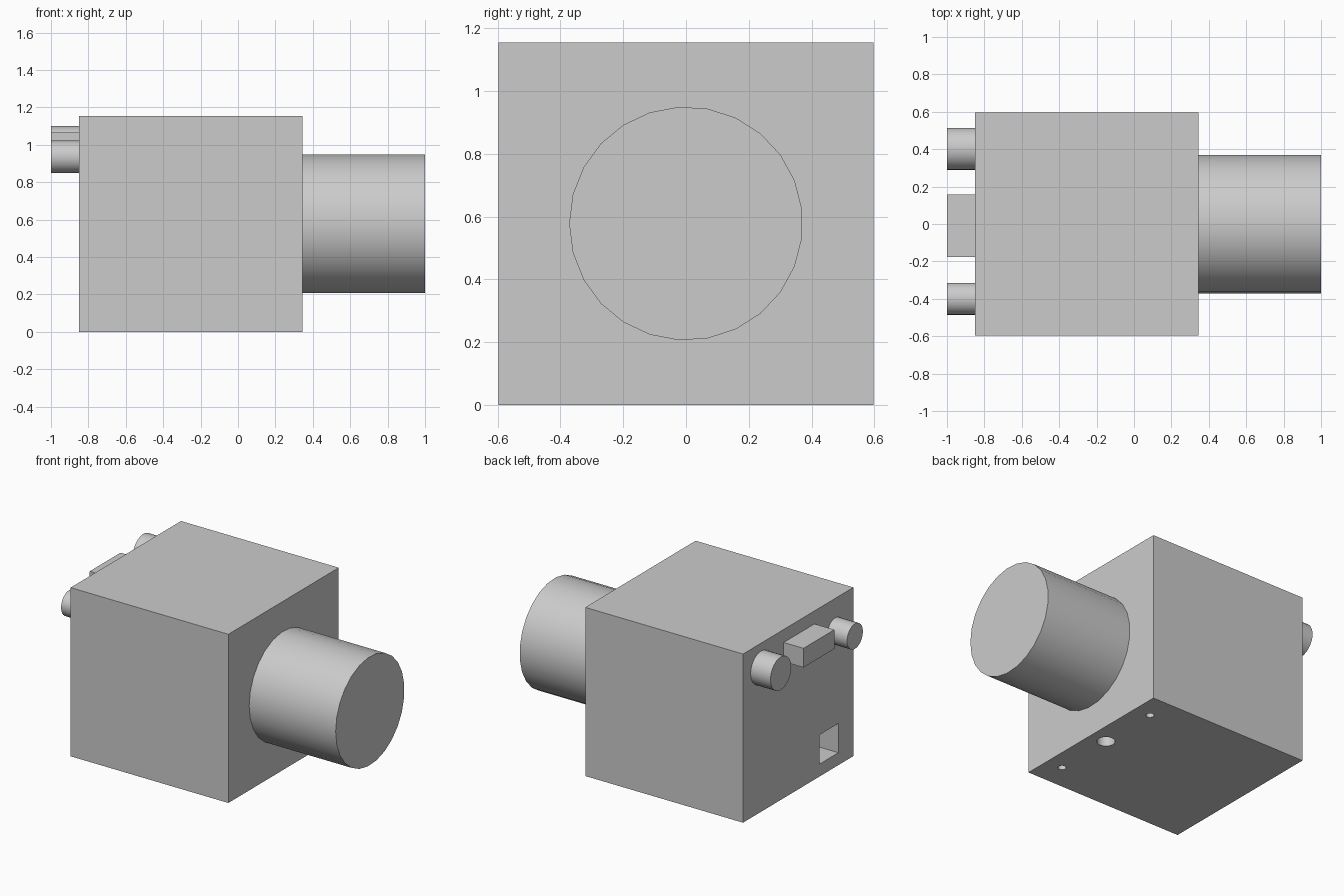
import bpy, math
from mathutils import Vector

cube = bpy.data.objects.get("Cube")
if cube:
    bpy.data.objects.remove(cube, do_unlink=True)

grey = bpy.data.materials.new("plain grey")
grey.use_nodes = True
grey.diffuse_color = (0.6, 0.6, 0.6, 1)
grey.node_tree.nodes["Principled BSDF"].inputs["Base Color"].default_value = (0.6, 0.6, 0.6, 1)


def box(name, low, high):
    low, high = Vector(low), Vector(high)
    bpy.ops.mesh.primitive_cube_add(size=1, location=(low + high) / 2)
    ob = bpy.context.object
    ob.name = name
    ob.scale = high - low
    bpy.ops.object.transform_apply(location=False, rotation=False, scale=True)
    ob.data.materials.append(grey)
    return ob


def rod(name, start, end, radius, sides=25):
    """Capped cylinder from start to end, with one corner on the -y side."""
    start, end = Vector(start), Vector(end)
    across = Vector((0, -1, 0))
    up = (end - start).normalized().cross(across)
    ring = [radius * (across * math.cos(a) + up * math.sin(a))
            for a in (math.tau * i / sides for i in range(sides))]
    verts = [start + p for p in ring] + [end + p for p in ring]
    faces = [(i, (i + 1) % sides, (i + 1) % sides + sides, i + sides) for i in range(sides)]
    faces += [tuple(reversed(range(sides))), tuple(range(sides, 2 * sides))]
    mesh = bpy.data.meshes.new(name)
    mesh.from_pydata(verts, [], faces)
    mesh.materials.append(grey)
    ob = bpy.data.objects.new(name, mesh)
    bpy.context.collection.objects.link(ob)
    smooth(ob)
    return ob


def activate(ob):
    bpy.ops.object.select_all(action='DESELECT')
    ob.select_set(True)
    bpy.context.view_layer.objects.active = ob


def smooth(ob):
    activate(ob)
    bpy.ops.object.shade_smooth_by_angle(angle=math.radians(30))


def cut(ob, cutter):
    cutter.hide_render = True
    mod = ob.modifiers.new("cut", 'BOOLEAN')
    mod.operation = 'DIFFERENCE'
    mod.solver = 'EXACT'
    mod.object = cutter
    activate(ob)
    bpy.ops.object.modifier_apply(modifier=mod.name)
    bpy.data.objects.remove(cutter, do_unlink=True)


back, face = -0.85, 0.345

# Housing with a rectangular socket and three mounting holes underneath
body = box("body", (back, -0.597, 0), (face, 0.597, 1.155))
cut(body, box("socket_cutter", (back - 0.1, -0.435, 0.085), (back + 0.25, -0.23, 0.285)))
for y, radius in ((-0.42, 0.025), (0, 0.056), (0.42, 0.025)):
    cut(body, rod("hole_cutter", (0.225, y, -0.1), (0.225, y, 0.15), radius))
smooth(body)

# Lens barrel
rod("lens_barrel", (face, 0, 0.578), (1, 0, 0.578), 0.372)

# Connectors on the back panel
rod("large_connector", (back, 0.402, 0.988), (-1, 0.402, 0.988), 0.113)
rod("small_connector", (back, -0.4, 0.936), (-1, -0.4, 0.936), 0.086)
box("block_connector", (-1, -0.176, 0.935), (back, 0.157, 1.066))
